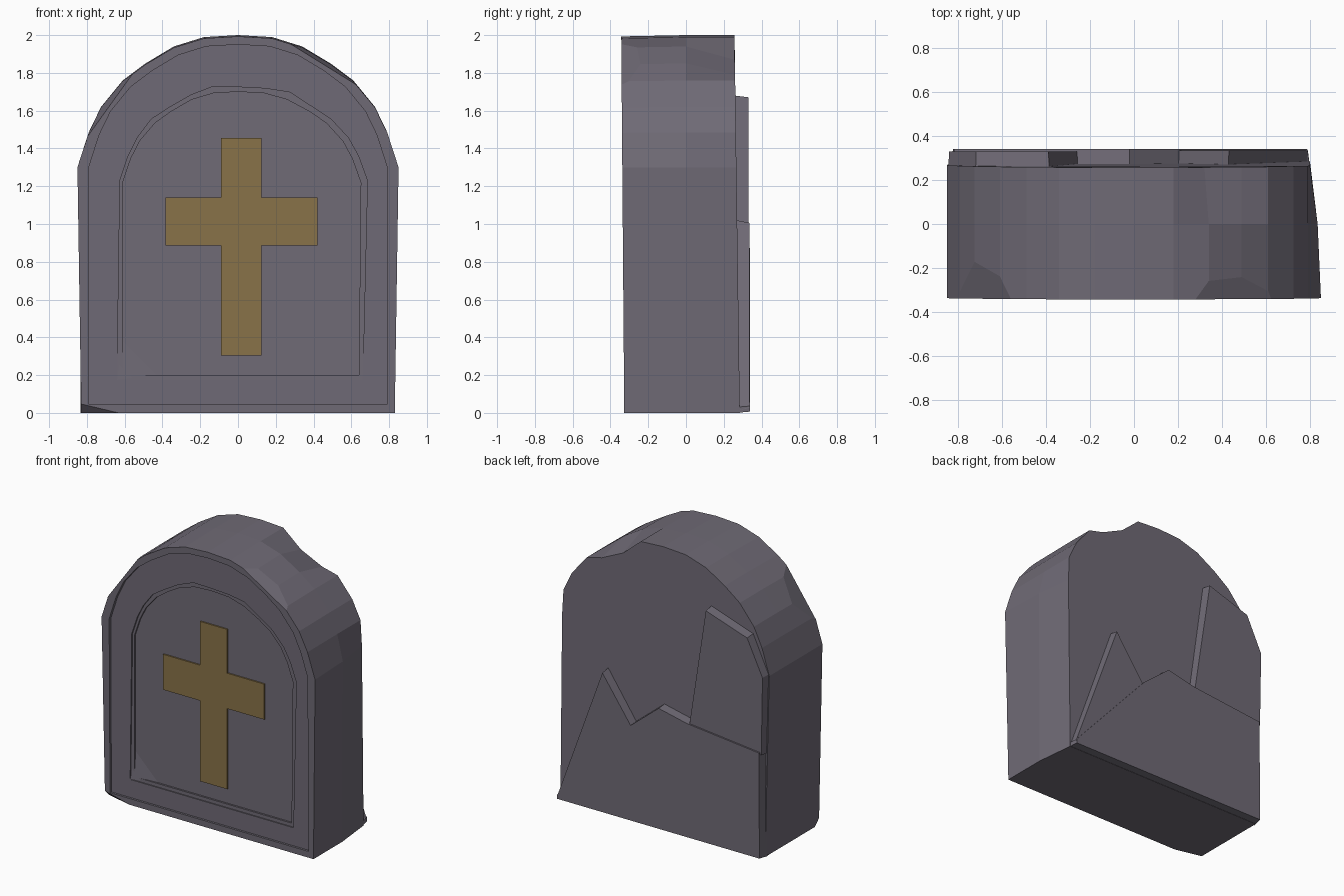
import bpy, bmesh
from mathutils import Vector

if "Cube" in bpy.data.objects:
    bpy.data.objects.remove(bpy.data.objects["Cube"])

def material(name, rgb):
    m = bpy.data.materials.new(name)
    m.diffuse_color = (*rgb, 1)
    m.use_nodes = True
    m.node_tree.nodes["Principled BSDF"].inputs["Base Color"].default_value = m.diffuse_color
    return m

STONE = material("stone", (0.16, 0.145, 0.18))
GOLD = material("old_gold", (0.25, 0.17, 0.065))

def finish(bm, name, mat):
    bmesh.ops.recalc_face_normals(bm, faces=bm.faces)
    me = bpy.data.meshes.new(name)
    bm.to_mesh(me)
    bm.free()
    me.materials.append(mat)
    ob = bpy.data.objects.new(name, me)
    bpy.context.collection.objects.link(ob)
    return ob

def loft(rings):
    """Skin rings of equal point count and cap both ends."""
    bm = bmesh.new()
    vs = [[bm.verts.new(p) for p in r] for r in rings]
    n = len(vs[0])
    for a, b in zip(vs, vs[1:]):
        for i in range(n):
            j = (i + 1) % n
            bm.faces.new((a[i], a[j], b[j], b[i]))
    bm.faces.new(vs[0])
    bm.faces.new(vs[-1])
    return bm

# Right half of the arch, as fractions of half width and arch height
ARCH = [(1, 0), (.93, .264), (.853, .457), (.718, .657),
        (.576, .786), (.4, .914), (.212, .985)]

def arch_ring(foot_l, foot_r, half_l, half_r, z0, z1, top):
    h = top - z1
    right = [Vector((half_r * u, 0, z1 + h * v)) for u, v in ARCH]
    left = [Vector((-half_l * u, 0, z1 + h * v)) for u, v in reversed(ARCH)]
    return ([Vector((foot_r, 0, z0))] + right + [Vector((0, 0, top))]
            + left + [Vector((-foot_l, 0, z0))])

def at_depth(ring, y, lean=0.0):
    return [Vector((p.x, y + lean * p.z, p.z)) for p in ring]

# Back outline: narrowed on the right, broken shoulder, leaning slightly forward
outline = arch_ring(.83, .83, .85, .85, 0, 1.3, 2.0)
back = at_depth(outline, .285, -.014)
for p in back:
    p.x = min(p.x, .80)
back[5].z -= .06
back[6].z -= .07
back[6].x -= .02
middle_ring = at_depth(outline, 0)
for p in middle_ring:
    p.x = min(p.x, .835)

# Headstone body: rim, sunk field and panel, each dropping in a straight step
front = arch_ring(.83, .83, .85, .85, 0, 1.3, 1.993)
field = arch_ring(.79, .79, .79, .79, .045, 1.3, 1.95)
panel = arch_ring(.64, .66, .625, .685, .175, 1.23, 1.725)
panel[6].z += .015      # worn nicks in the panel edge
panel[9].z += .01
panel[12].x -= .01
floor = arch_ring(.61, .64, .61, .65, .2, 1.22, 1.70)
bm = loft([back, middle_ring,
           at_depth(front, -.327, -.008), at_depth(field, -.327, -.008),
           at_depth(field, -.312, -.003), at_depth(panel, -.312, -.003),
           at_depth(panel, -.305), at_depth(floor, -.305),
           at_depth(floor, -.292)])

# Chipped edges: each plane slices a corner off
CHIPS = [
    ((.30, -.34, 1.94), (.63, -.34, 1.735), (.5, -.2, 1.85)),
    ((-.58, -.34, 1.765), (-.77, -.34, 1.5), (-.71, -.2, 1.63)),
    ((-.832, -.33, .05), (-.62, -.33, 0), (-.83, -.28, 0)),
]
centre = Vector((0, 0, 1))
for chip in CHIPS:
    a, b, c = map(Vector, chip)
    no = (b - a).cross(c - a).normalized()
    if no.dot(centre - a) > 0:
        no = -no
    bmesh.ops.bisect_plane(
        bm, geom=bm.verts[:] + bm.edges[:] + bm.faces[:], dist=1e-5,
        plane_co=a, plane_no=no, clear_outer=True)
    bmesh.ops.holes_fill(bm, edges=[e for e in bm.edges if e.is_boundary], sides=0)
finish(bm, "headstone_body", STONE)

def slab(name, pts, y0, y1, mat, shrink=1.0):
    cx = sum(p[0] for p in pts) / len(pts)
    cz = sum(p[1] for p in pts) / len(pts)
    base = [(x, y0, z) for x, z in pts]
    face = [(cx + (x - cx) * shrink, y1, cz + (z - cz) * shrink) for x, z in pts]
    return finish(loft([base, face]), name, mat)

# Broken stone layers on the back
slab("back_lower_layer", [(.80, 0), (.80, .03), (.2, .70), (-.02, .88),
                          (-.25, .83), (-.83, .77), (-.835, 0)],
     .265, .340, STONE, .985)
slab("back_side_layer", [(-.25, .80), (-.385, 1.68), (-.72, 1.57),
                         (-.845, 1.31), (-.835, .74)], .255, .330, STONE, .98)
slab("back_corner_layer", [(.80, .01), (.43, 1.02), (.19, .68)],
     .265, .335, STONE, .97)

# Solid corner left inside the sunk panel
corner = [Vector((-.64, -.313, .175)), Vector((-.61, -.291, .39)),
          Vector((-.42, -.291, .2)), Vector((-.61, -.28, .2))]
bm = bmesh.new()
v = [bm.verts.new(p) for p in corner]
for f in ((0, 1, 2), (0, 1, 3), (1, 2, 3), (0, 2, 3)):
    bm.faces.new([v[i] for i in f])
finish(bm, "panel_corner", STONE)

# Gold cross on the panel
slab("cross", [(-.09, .305), (.125, .305), (.125, .885), (.42, .885),
               (.42, 1.14), (.125, 1.14), (.125, 1.455), (-.09, 1.455),
               (-.09, 1.14), (-.385, 1.14), (-.385, .885), (-.09, .885)],
     -.288, -.302, GOLD)
